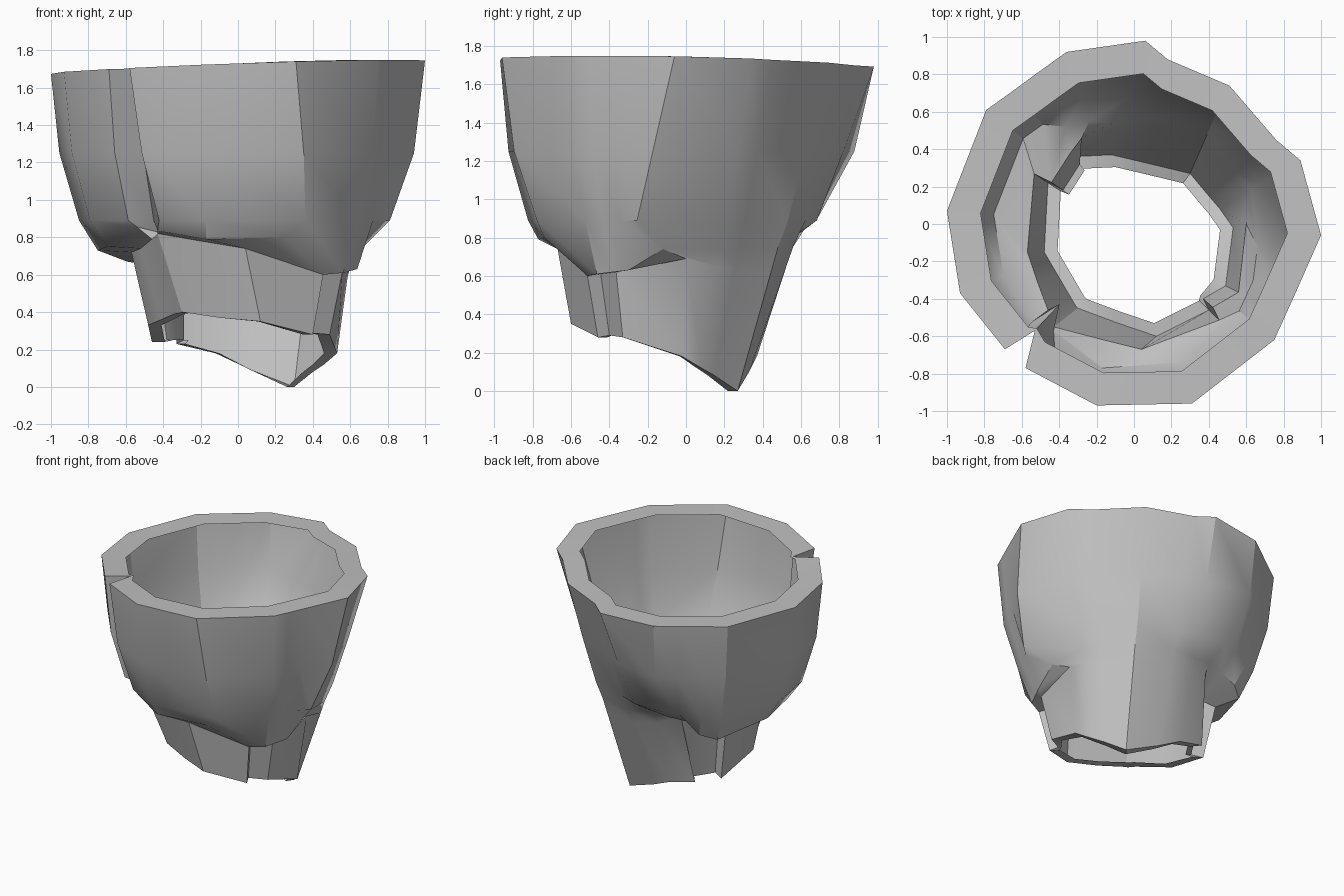
import bpy, bmesh, math
from mathutils import Vector

# Stations around the cup: rim x, y | foot x, y, z | ledge height | bowl fullness
STATIONS = [
    (-0.58, -0.77, -0.30, -0.45, 0.40, 0.83, 1), (-0.20, -0.97, -0.10, -0.525, 0.37, 0.79, 1),
    (0.31, -0.96, 0.12, -0.60, 0.35, 0.75, 1), (0.75, -0.62, 0.40, -0.46, 0.28, 0.61, 1),
    (0.80, -0.51, 0.37, -0.40, 0.29, 0.62, 1), (0.85, -0.40, 0.49, -0.33, 0.28, 0.63, 1),
    (1.00, -0.06, 0.53, -0.02, 0.18, 0.70, 1), (0.89, 0.34, 0.46, 0.08, 0.12, 0.74, .15),
    (0.76, 0.45, 0.40, 0.15, 0.08, 0.74, .15), (0.51, 0.74, 0.30, 0.27, 0.00, 0.74, .15),
    (0.18, 0.88, 0.05, 0.33, 0.10, 0.76, .15), (0.06, 0.98, -0.12, 0.37, 0.18, 0.79, .15),
    (-0.36, 0.92, -0.33, 0.36, 0.23, 0.77, 1), (-0.50, 0.82, -0.29, 0.32, 0.25, 0.75, 1),
    (-0.65, 0.71, -0.38, 0.18, 0.25, 0.71, 1), (-0.79, 0.61, -0.46, 0.22, 0.24, 0.67, 1),
    (-1.00, 0.07, -0.48, -0.15, 0.33, 0.73, 1), (-0.93, -0.37, -0.41, -0.27, 0.36, 0.75, 1),
    (-0.69, -0.67, -0.34, -0.39, 0.39, 0.80, 1),
    (-0.53, -0.57, -0.31, -0.44, 0.395, 0.82, 1),      # V-shaped split in the bowl
]
TWIST = {0: 6, 2: 7, 6: -14}           # degrees the ribs drift at the bowl base
LOW = {12: 0.74, 13: 0.79}             # tighter bowl base at the back (default 0.85)
# Ledge corners and collar tops that lean away from the regular profile
LEDGE = {0: (-0.43, -0.57, 0.835), 1: (-0.17, -0.77, 0.79), 2: (0.25, -0.74, 0.80),
         6: (0.66, -0.12, 0.74), 11: (-0.11, 0.54, 0.79), 12: (-0.24, 0.55, 0.79),
         13: (-0.37, 0.52, 0.78), 18: (-0.54, -0.52, 0.855)}
COLLAR = {0: (-0.43, -0.55), 1: (-0.20, -0.61), 2: (0.04, -0.67), 6: (0.60, 0.0),
          12: (-0.28, 0.46), 16: (-0.57, -0.15), 17: (-0.52, -0.30),
          18: (-0.46, -0.46), 19: (-0.44, -0.52)}
RIM_LIP = {19: 0.98}                   # inward turn of the rim (default 0.82)
FOOT_LIP = {4: 0.95, 13: 0.92, 14: 0.92}
CENTRE = Vector((0.03, -0.10, 0))      # axis of the lower collar


def spread(p, k):
    q = CENTRE + (p - CENTRE) * k
    return Vector((q.x, q.y, p.z))


def section(i, rx, ry, fx, fy, fz, ledge, full):
    """Thin shell outline: rim lip, bowl, ledge, collar, foot lip."""
    rim = Vector((rx, ry, 1.71 + 0.035 * rx - 0.02 * ry))
    foot = Vector((fx, fy, fz))

    def straight(z):
        return rim.lerp(foot, (rim.z - z) / (rim.z - fz))

    def wall(z, k, turn, f=full):
        a = math.radians(TWIST.get(i, 0) * turn)
        c, s = math.cos(a) * k, math.sin(a) * k
        return straight(z).lerp(Vector((rx * c - ry * s, rx * s + ry * c, z)), f)

    step = wall(ledge, 0.75, 1, full if full == 1 else 0.05)
    if i in LEDGE:
        step = Vector(LEDGE[i])
    if full < 1:                       # flat back panel runs on without a ledge
        collar = step.lerp(foot, 0.15)
    else:
        collar = spread(foot, 1.15)
        if i in COLLAR:
            collar.x, collar.y = COLLAR[i]
        collar.z = ledge - 0.01
    lip = RIM_LIP.get(i, 0.82)
    return [Vector((rx * lip, ry * lip, rim.z)), rim, wall(1.25, 0.955, .5),
            wall(0.89, LOW.get(i, 0.85), 1), step, collar, foot,
            spread(foot, FOOT_LIP.get(i, 0.86))]


# Skin the sections into one ring
bm = bmesh.new()
rings = [[bm.verts.new(p) for p in section(i, *s)] for i, s in enumerate(STATIONS)]
for i, a in enumerate(rings):
    b = rings[(i + 1) % len(rings)]
    for j in range(len(a) - 1):
        bm.faces.new((a[j], a[j + 1], b[j + 1], b[j]))
mesh = bpy.data.meshes.new("split_cup")
bm.to_mesh(mesh)
bm.free()
cup = bpy.data.objects.new("split_cup", mesh)
bpy.context.collection.objects.link(cup)

grey = bpy.data.materials.new("plain_grey")
grey.diffuse_color = (0.53, 0.53, 0.53, 1)
mesh.materials.append(grey)

# Soft facets with crisp creases
bpy.context.view_layer.objects.active = cup
cup.select_set(True)
bpy.ops.object.shade_smooth_by_angle(angle=math.radians(30))
